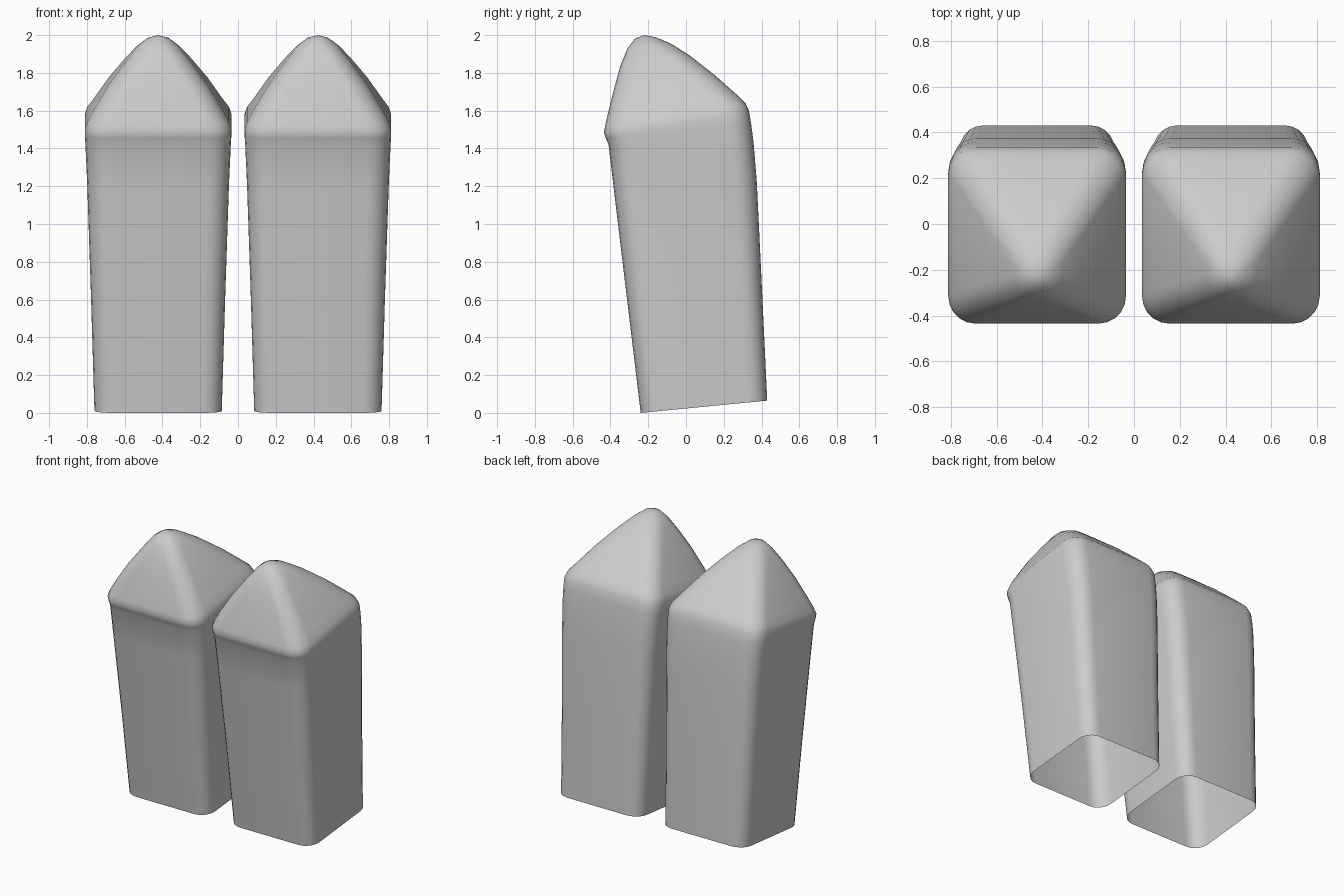
import bpy, bmesh, math

if "Cube" in bpy.data.objects:
    bpy.data.objects.remove(bpy.data.objects["Cube"])

# Each ring: front y, front z, back y, back z, half width, corner radius
RINGS = [
    (-0.24, 0.0, 0.43, 0.065, 0.337, 0.10),
    (-0.312, 0.6, 0.403, 0.64, 0.355, 0.11),
    (-0.384, 1.2, 0.375, 1.22, 0.375, 0.115),
    (-0.41, 1.42, 0.358, 1.43, 0.385, 0.12),
    (-0.425, 1.455, 0.345, 1.53, 0.388, 0.12),
    (-0.435, 1.485, 0.333, 1.60, 0.388, 0.12),
    (-0.428, 1.52, 0.315, 1.64, 0.375, 0.12),
    (-0.415, 1.58, 0.28, 1.675, 0.345, 0.12),
    (-0.38, 1.72, 0.15, 1.79, 0.262, 0.11),
    (-0.347, 1.84, 0.02, 1.892, 0.175, 0.10),
    (-0.31, 1.93, -0.08, 1.955, 0.11, 0.09),
    (-0.268, 1.983, -0.158, 1.988, 0.055, 0.05),
]
APEX = (-0.22, 2.0)
SEGS = 5


def ring_points(yf, zf, yb, zb, hw, r):
    """Rounded rectangle lying on the tilted plane from front to back."""
    cy, hd = (yf + yb) / 2, (yb - yf) / 2
    r = min(r, hd * 0.95, hw * 0.95)
    pts = []
    for i, (sx, sy) in enumerate([(1, 1), (-1, 1), (-1, -1), (1, -1)]):
        for k in range(SEGS + 1):
            a = math.pi / 2 * (i + k / SEGS)
            x = sx * (hw - r) + r * math.cos(a)
            y = cy + sy * (hd - r) + r * math.sin(a)
            pts.append((x, y, zf + (zb - zf) * (y - yf) / (yb - yf)))
    return pts


def pointed_post(name, x):
    bm = bmesh.new()
    # Tapered shaft and cap, open at the bottom
    loops = [[bm.verts.new(p) for p in ring_points(*ring)] for ring in RINGS]
    n = len(loops[0])
    for low, high in zip(loops, loops[1:]):
        for i in range(n):
            j = (i + 1) % n
            bm.faces.new((low[i], low[j], high[j], high[i]))
    # Rounded tip
    tip = bm.verts.new((0, *APEX))
    for i in range(n):
        bm.faces.new((loops[-1][i], loops[-1][(i + 1) % n], tip))
    for f in bm.faces:
        f.smooth = True
    mesh = bpy.data.meshes.new(name)
    bm.to_mesh(mesh)
    bm.free()
    obj = bpy.data.objects.new(name, mesh)
    obj.location.x = x
    bpy.context.collection.objects.link(obj)


# Matching pair
pointed_post("left_pointed_post", -0.423)
pointed_post("right_pointed_post", 0.423)
